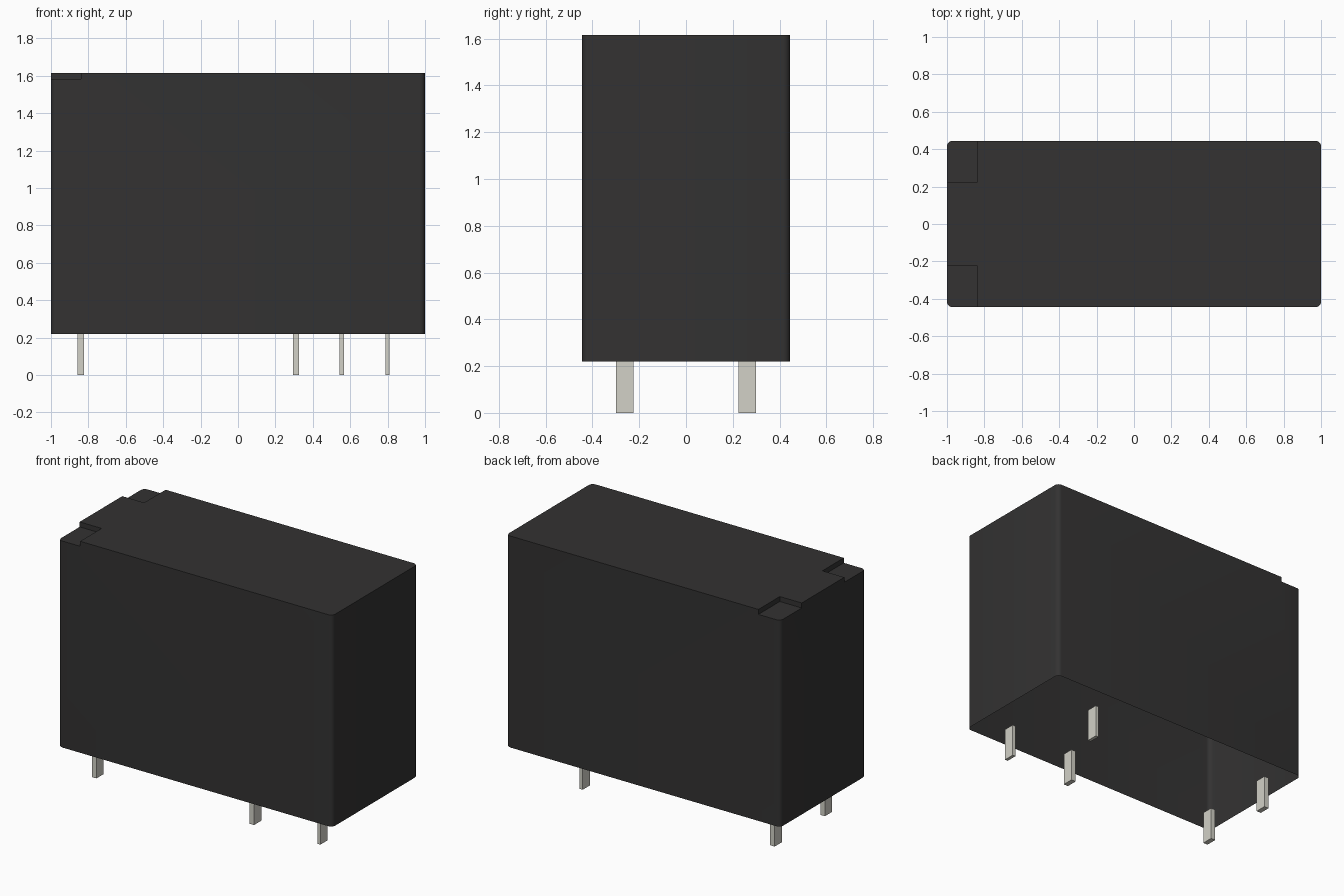
import bpy, bmesh, math

old = bpy.data.objects.get("Cube")
if old:
    bpy.data.objects.remove(old, do_unlink=True)


def material(name, rgb):
    mat = bpy.data.materials.new(name)
    mat.use_nodes = True
    color = (*rgb, 1.0)
    mat.diffuse_color = color
    mat.node_tree.nodes["Principled BSDF"].inputs["Base Color"].default_value = color
    return mat


def box(name, low, high, mat, corner=0.0):
    """Box between two corners, optionally with rounded vertical edges."""
    bm = bmesh.new()
    bmesh.ops.create_cube(bm, size=1)
    for v in bm.verts:
        v.co = [l if c < 0 else h for c, l, h in zip(v.co, low, high)]
    if corner:
        upright = [e for e in bm.edges
                   if abs(e.verts[0].co.z - e.verts[1].co.z) > 0.01]
        bmesh.ops.bevel(bm, geom=upright, offset=corner, segments=5,
                        profile=0.5, affect='EDGES')
    mesh = bpy.data.meshes.new(name)
    bm.to_mesh(mesh)
    bm.free()
    mesh.materials.append(mat)
    obj = bpy.data.objects.new(name, mesh)
    bpy.context.collection.objects.link(obj)
    return obj


black = material("black plastic", (0.033, 0.032, 0.032))
metal = material("tinned metal", (0.645, 0.638, 0.571))

# Housing with rounded upright corners
BASE, TOP, HALF_DEPTH = 0.22, 1.615, 0.445
housing = box("housing", (-1, -HALF_DEPTH, BASE), (1, HALF_DEPTH, TOP), black, 0.03)
bpy.context.view_layer.objects.active = housing
housing.select_set(True)

# Shallow notches in the two top corners of one end
for side in (-1, 1):
    y0, y1 = sorted((side * 0.222, side * 0.6))
    cutter = box("notch_cutter", (-1.2, y0, 1.582), (-0.84, y1, 1.8), black)
    cutter.hide_render = True
    cut = housing.modifiers.new("notch", 'BOOLEAN')
    cut.operation = 'DIFFERENCE'
    cut.solver = 'EXACT'
    cut.object = cutter
    bpy.ops.object.modifier_apply(modifier=cut.name)
    bpy.data.objects.remove(cutter, do_unlink=True)

# The housing is a thin shell, open underneath
bm = bmesh.new()
bm.from_mesh(housing.data)
bottom = [f for f in bm.faces if all(v.co.z < BASE + 0.001 for v in f.verts)]
bmesh.ops.delete(bm, geom=bottom, context='FACES')
bm.to_mesh(housing.data)
bm.free()
bpy.ops.object.shade_smooth_by_angle(angle=math.radians(30))

# Flat pins: name, x, side, thickness
pins = [
    ("coil_pin_front", -0.84, -1, 0.034),
    ("coil_pin_back", -0.84, 1, 0.034),
    ("common_pin", 0.31, -1, 0.034),
    ("contact_pin_back", 0.555, 1, 0.022),
    ("contact_pin_front", 0.80, -1, 0.022),
]
for name, x, side, thick in pins:
    y = side * 0.262
    box(name, (x - thick / 2, y - 0.038, 0), (x + thick / 2, y + 0.038, BASE), metal)
